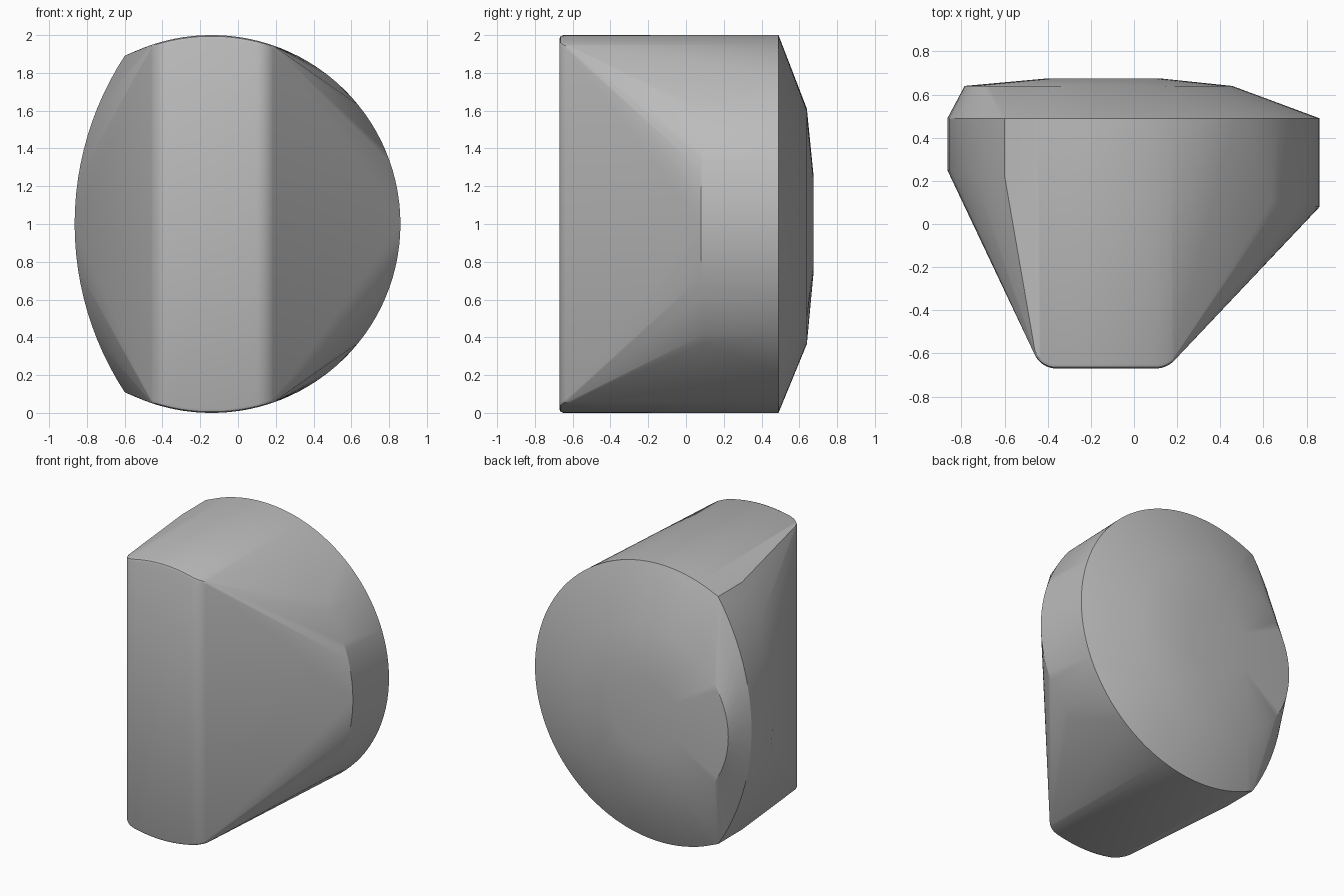
import bpy
import bmesh
from math import sin, cos, radians, sqrt

cube = bpy.data.objects.get("Cube")
if cube:
    bpy.data.objects.remove(cube, do_unlink=True)

AXIS_X = -0.14      # centre of the round outline, radius 1
BACK_Y = 0.49
FRONT_Y = -0.67


def arc(cx, cy, radius, start, end, steps):
    """Points on an arc, angles in degrees."""
    angles = [radians(start + (end - start) * i / steps) for i in range(steps + 1)]
    return [(cx + radius * cos(a), cy + radius * sin(a)) for a in angles]


def half_height(x):
    return sqrt(max(0, 1 - (x - AXIS_X) ** 2))


points = []

# Back edge: large round side and a flatter arc meeting at two corners
round_side = arc(AXIS_X, 1, 1, -117.4, 117.4, 72)
flat_side = arc(0.762, 1, 1.627, 146.8, 213.2, 24)
points += [(x, BACK_Y, z) for x, z in round_side + flat_side]

# Straight side walls, ending where the slanted cuts begin
points += [(x, 0.1 - 0.08 * (x - 0.6), z) for x, z in round_side if x > 0.6]
points += [(x, 0.22 - 0.11 * (x + 0.6), z) for x, z in flat_side]

# Narrow front band with rounded vertical edges and softened ends
profile = arc(-0.36, -0.56, 0.11, 205.5, 270, 8)
profile += [(-0.36 + 0.46 * i / 14, FRONT_Y) for i in range(1, 14)]
profile += arc(0.1, -0.55, 0.12, 270, 315, 8)
for x, y in profile:
    for back, drop in ((0.02, 0), (0.006, 0.006), (0, 0.02)):
        h = half_height(x) - drop
        points += [(x, y + back, 1 + h), (x, y + back, 1 - h)]

# Shallow domed back: outer ring with two slight corners, then inner ring
points += [(x, 0.64, z) for x, z in arc(-0.165, 0.985, 0.62, 0, 355, 71)]
points += [(-0.34, 0.64, 1.61), (0.31, 0.64, 0.5)]
points += [(x, 0.675, z) for x, z in arc(-0.14, 1, 0.26, 0, 350, 35)]

# Wrap all sections in one convex body
bm = bmesh.new()
for p in points:
    bm.verts.new(p)
bmesh.ops.remove_doubles(bm, verts=bm.verts, dist=0.0005)
hull = bmesh.ops.convex_hull(bm, input=bm.verts, use_existing_faces=False)
loose = {v for v in hull["geom_interior"] + hull["geom_unused"]
         if isinstance(v, bmesh.types.BMVert)}
bmesh.ops.delete(bm, geom=list(loose), context="VERTS")
bmesh.ops.recalc_face_normals(bm, faces=bm.faces)
mesh = bpy.data.meshes.new("rounded_body")
bm.to_mesh(mesh)
bm.free()

body = bpy.data.objects.new("rounded_body", mesh)
bpy.context.collection.objects.link(body)

# Plain grey finish
grey = bpy.data.materials.new("plain_grey")
grey.use_nodes = True
colour = (0.5, 0.5, 0.5, 1)
grey.diffuse_color = colour
grey.node_tree.nodes["Principled BSDF"].inputs["Base Color"].default_value = colour
mesh.materials.append(grey)

bpy.ops.object.select_all(action="DESELECT")
body.select_set(True)
bpy.context.view_layer.objects.active = body
bpy.ops.object.shade_smooth_by_angle(angle=radians(25))
